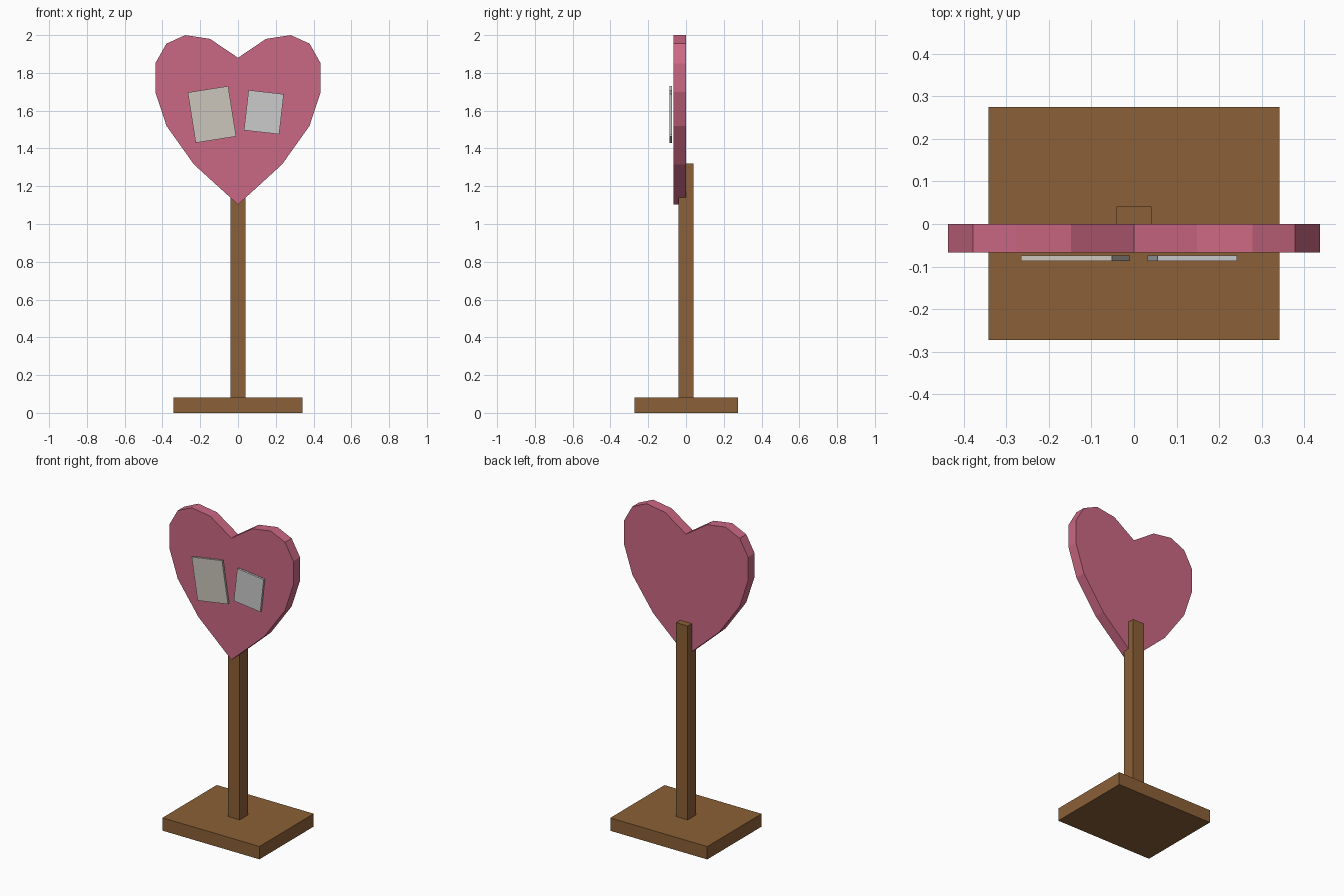
import bpy, bmesh, math

if "Cube" in bpy.data.objects:
    bpy.data.objects.remove(bpy.data.objects["Cube"])


def material(name, rgb):
    m = bpy.data.materials.new(name)
    m.diffuse_color = (*rgb, 1)
    m.use_nodes = True
    m.node_tree.nodes["Principled BSDF"].inputs["Base Color"].default_value = m.diffuse_color
    return m


def box(name, centre, size, mat=None, tilt=0):
    bpy.ops.mesh.primitive_cube_add(size=1, location=centre, rotation=(0, math.radians(-tilt), 0))
    ob = bpy.context.object
    ob.name = name
    ob.scale = size
    if mat:
        ob.data.materials.append(mat)
    return ob


wood = material("wood", (0.258, 0.117, 0.038))
pink = material("pink", (0.60, 0.138, 0.227))
cream = material("cream", (0.60, 0.56, 0.50))

# Stand: base slab and post
box("base", (0, 0.001, 0.041), (0.685, 0.548, 0.082), wood)
box("post", (0, 0, 0.70), (0.082, 0.082, 1.24), wood)

# Heart board: half outline mirrored, then extruded backwards
half = [(0, 1.88), (0.148, 1.98), (0.279, 2.0), (0.379, 1.955), (0.438, 1.85),
        (0.438, 1.70), (0.379, 1.52), (0.233, 1.315), (0, 1.103)]
outline = half + [(-x, z) for x, z in half[-2:0:-1]]
bm = bmesh.new()
face = bm.faces.new([bm.verts.new((x, -0.067, z)) for x, z in outline])
ext = bmesh.ops.extrude_face_region(bm, geom=[face], use_keep_orig=True)
for v in ext["geom"]:
    if isinstance(v, bmesh.types.BMVert):
        v.co.y = 0
bmesh.ops.recalc_face_normals(bm, faces=bm.faces)
mesh = bpy.data.meshes.new("heart_board")
bm.to_mesh(mesh)
bm.free()
mesh.materials.append(pink)
bpy.context.collection.objects.link(bpy.data.objects.new("heart_board", mesh))

# Two tilted notes in front of the heart
box("left_note", (-0.138, -0.081, 1.58), (0.217, 0.013, 0.27), cream, tilt=9)
box("right_note", (0.137, -0.081, 1.592), (0.188, 0.013, 0.214), tilt=-6.5)
